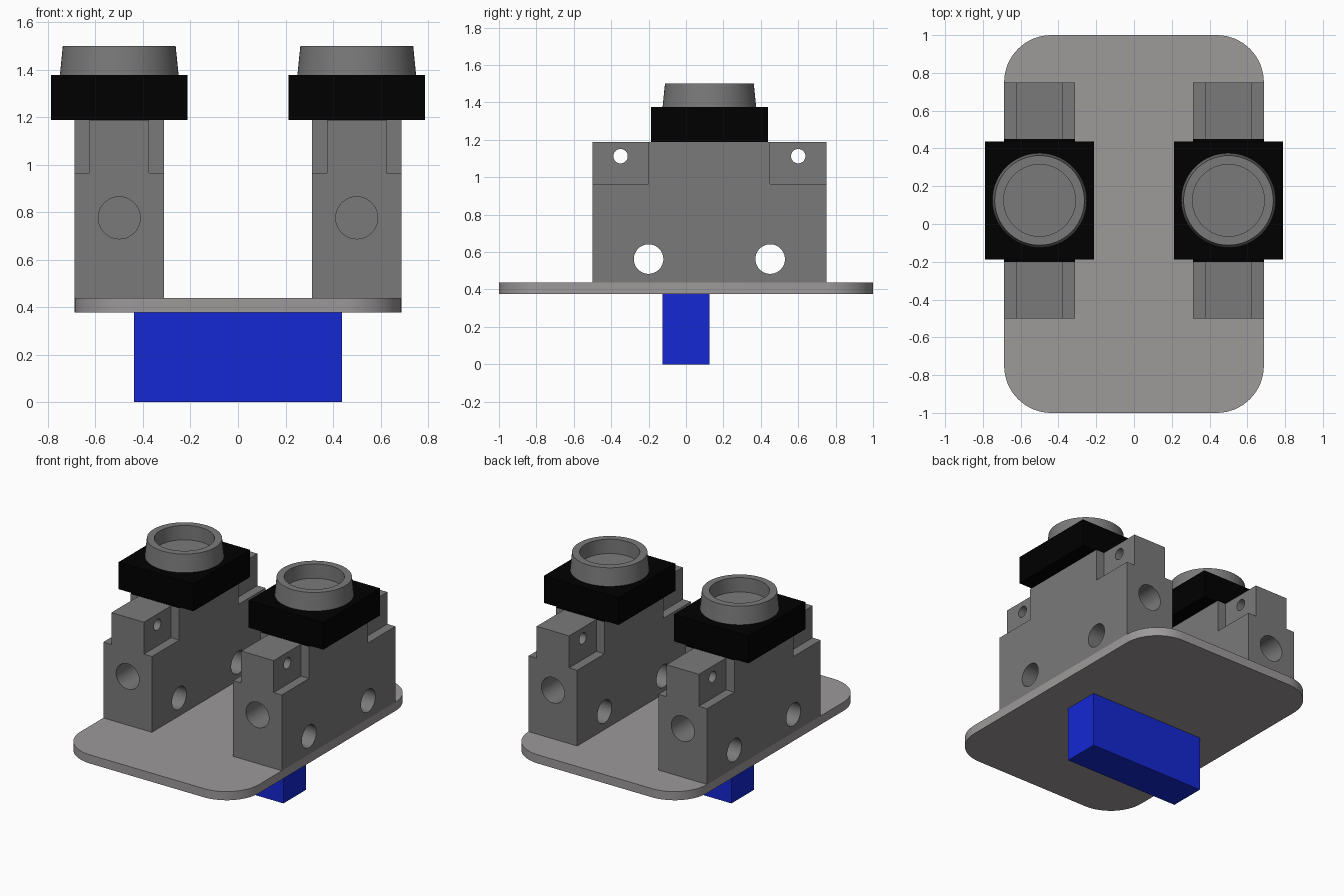
import bpy, bmesh, math
from mathutils import Matrix, Vector

if "Cube" in bpy.data.objects:
    bpy.data.objects.remove(bpy.data.objects["Cube"])


def material(name, color):
    m = bpy.data.materials.new(name)
    m.diffuse_color = color
    m.use_nodes = True
    m.node_tree.nodes["Principled BSDF"].inputs["Base Color"].default_value = m.diffuse_color
    return m


black = material("black", (0, 0, 0, 1))
blue = material("blue", (0.0075, 0.021, 0.65, 1))
dark_grey = material("dark_grey", (0.195, 0.195, 0.195, 1))
warm_grey = material("warm_grey", (0.337, 0.32, 0.323, 1))


def finish(bm, name, mat=None):
    bmesh.ops.recalc_face_normals(bm, faces=bm.faces)
    me = bpy.data.meshes.new(name)
    bm.to_mesh(me)
    bm.free()
    ob = bpy.data.objects.new(name, me)
    bpy.context.collection.objects.link(ob)
    if mat:
        me.materials.append(mat)
    return ob


def box(name, lo, hi, mat=None, corner=0):
    lo, hi = Vector(lo), Vector(hi)
    bm = bmesh.new()
    bmesh.ops.create_cube(bm, size=1, matrix=Matrix.Translation((lo + hi) / 2) @ Matrix.Diagonal((*(hi - lo), 1)))
    if corner:
        upright = [e for e in bm.edges if abs(e.verts[0].co.z - e.verts[1].co.z) > 1e-4]
        bmesh.ops.bevel(bm, geom=upright, offset=corner, segments=16, profile=0.5, affect='EDGES')
    return finish(bm, name, mat)


def rod(center, radius, length, axis):
    rot = Matrix.Rotation(math.pi / 2, 4, 'Y' if axis == 'X' else 'X')
    bm = bmesh.new()
    bmesh.ops.create_cone(bm, cap_ends=True, segments=48, radius1=radius, radius2=radius,
                          depth=length, matrix=Matrix.Translation(center) @ rot)
    return finish(bm, "hole_cutter", dark_grey)


def lathe(name, profile, center, mat):
    bm = bmesh.new()
    vs = [bm.verts.new((r, 0, z)) for r, z in profile]
    es = [bm.edges.new(p) for p in zip(vs, vs[1:])]
    bmesh.ops.spin(bm, geom=vs + es, cent=(0, 0, 0), axis=(0, 0, 1), angle=math.tau, steps=64)
    bmesh.ops.remove_doubles(bm, verts=bm.verts, dist=1e-5)
    bmesh.ops.translate(bm, verts=bm.verts, vec=center)
    return finish(bm, name, mat)


def cut(ob, cutters):
    bpy.context.view_layer.objects.active = ob
    for c in cutters:
        c.hide_render = True
        mod = ob.modifiers.new("cut", 'BOOLEAN')
        mod.operation, mod.solver, mod.object = 'DIFFERENCE', 'EXACT', c
        bpy.ops.object.modifier_apply(modifier=mod.name)
        bpy.data.objects.remove(c)


def smooth(ob):
    bpy.ops.object.select_all(action='DESELECT')
    ob.select_set(True)
    bpy.context.view_layer.objects.active = ob
    bpy.ops.object.shade_smooth_by_angle(angle=math.radians(30))


# base plate and the key below it
smooth(box("base_plate", (-0.6875, -1, 0.377), (0.6875, 1, 0.4375), warm_grey, corner=0.25))
box("base_key", (-0.4375, -0.125, 0), (0.4375, 0.125, 0.377), blue)

for side, x in (("left", -0.5), ("right", 0.5)):
    # upright block
    block = box(side + "_block", (x - 0.1875, -0.5, 0.4375), (x + 0.1875, 0.75, 1.1875), dark_grey)
    cutters = []
    for s in (-1, 1):
        # side notches that leave a narrow tab at each end
        xa, xb = sorted((x + s * 0.125, x + s * 0.3))
        for ya, yb in ((-0.6, -0.2), (0.45, 0.85)):
            cutters.append(box("notch_cutter", (xa, ya, 0.965), (xb, yb, 1.3), dark_grey))
        # tab holes, cross holes and blind end holes
        cutters.append(rod((x, 0.125 + s * 0.475, 1.1125), 0.0385, 0.6, 'X'))
        cutters.append(rod((x, 0.125 + s * 0.325, 0.5625), 0.079, 0.6, 'X'))
        cutters.append(rod((x, 0.125 + s * 0.625, 0.776), 0.0885, 0.5, 'Y'))
    cut(block, cutters)
    smooth(block)
    # thin black seat, black cap and the tapered cup on it
    box(side + "_cap_seat", (x - 0.1875, -0.2, 1.1865), (x + 0.1875, 0.45, 1.189), black)
    box(side + "_cap", (x - 0.2875, -0.1875, 1.1875), (x + 0.2875, 0.4375, 1.3765), black)
    smooth(lathe(side + "_cup", [(0, 1.3765), (0.25, 1.3765), (0.2375, 1.5), (0.19, 1.5), (0.19, 1.4), (0, 1.4)],
                 (x, 0.125, 0), dark_grey))
